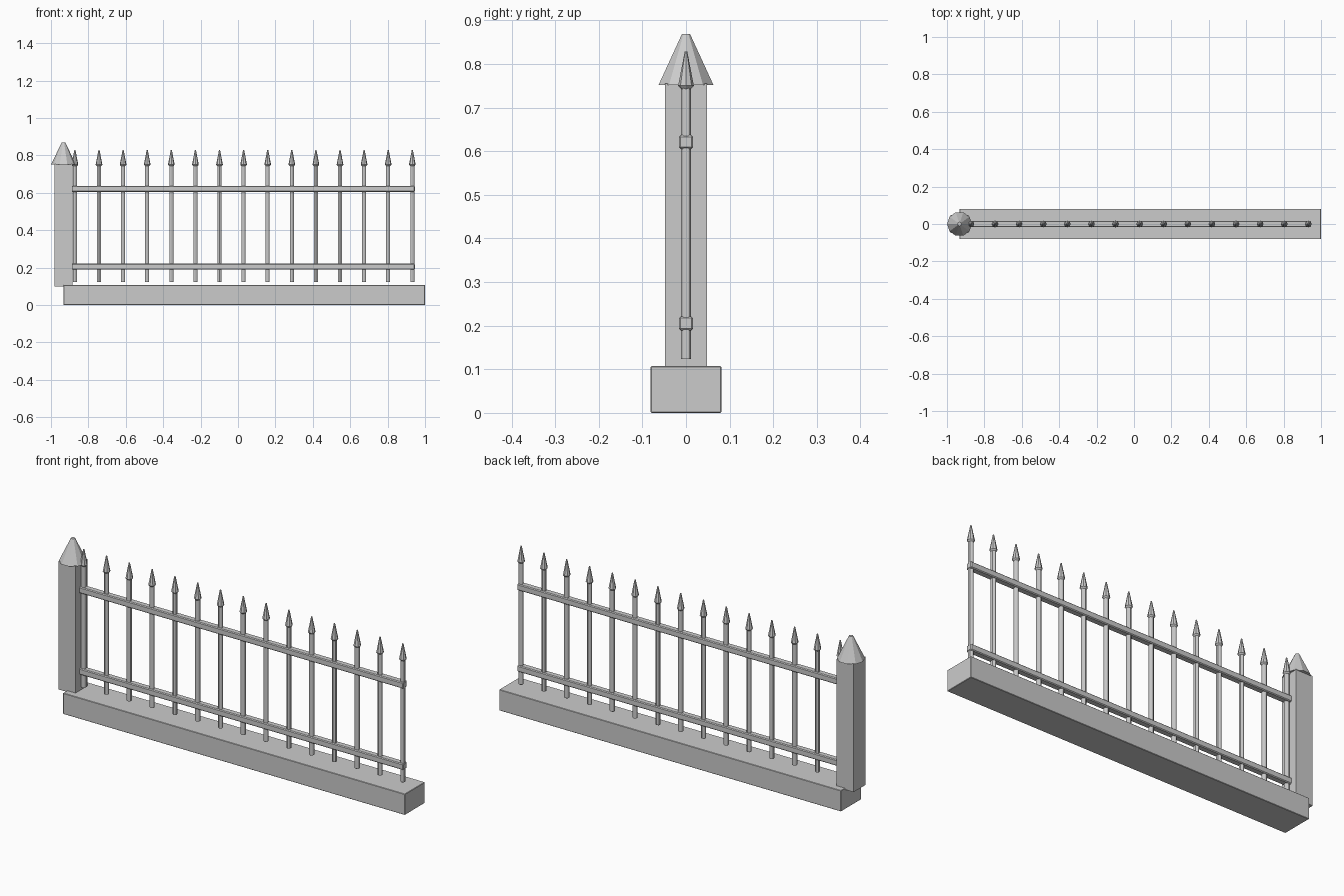
import bpy
from math import radians

cube = bpy.data.objects.get("Cube")
if cube:
    bpy.data.objects.remove(cube, do_unlink=True)

iron = bpy.data.materials.new("plain grey")
iron.use_nodes = True
GREY = (0.6, 0.6, 0.6, 1)
iron.diffuse_color = GREY
iron.node_tree.nodes["Principled BSDF"].inputs["Base Color"].default_value = GREY


def finish(name, bevel=0):
    ob = bpy.context.object
    ob.name = name
    ob.data.materials.append(iron)
    if bevel:
        mod = ob.modifiers.new("soft edges", "BEVEL")
        mod.width = bevel
        mod.segments = 1
    return ob


def box(name, x0, x1, half_y, z0, z1, bevel=0):
    bpy.ops.mesh.primitive_cube_add(size=1, location=((x0 + x1) / 2, 0, (z0 + z1) / 2))
    bpy.context.object.scale = (x1 - x0, 2 * half_y, z1 - z0)
    bpy.ops.object.transform_apply(location=False, rotation=False, scale=True)
    return finish(name, bevel)


def cone(name, x, r0, r1, z0, z1, sides, turn=0, bevel=0):
    bpy.ops.mesh.primitive_cone_add(vertices=sides, radius1=r0, radius2=r1, depth=z1 - z0,
                                    location=(x, 0, (z0 + z1) / 2),
                                    rotation=(0, 0, radians(turn)))
    return finish(name, bevel)


# Stone footing
box("footing", -0.933, 1.0, 0.081, 0, 0.107, 0.002)

# End post with its faceted cap
POST_X = -0.933
box("end_post", POST_X - 0.048, POST_X + 0.048, 0.048, 0.1, 0.755)
cone("post_cap", POST_X, 0.066, 0.01, 0.752, 0.868, 10, turn=18)

# Two long rails
for name, z in (("lower_rail", 0.205), ("upper_rail", 0.621)):
    box(name, -0.89, 0.945, 0.0165, z - 0.016, z + 0.016, 0.004)

# Pickets with pointed tips
COUNT = 15
FIRST, LAST = -0.872, 0.932
for i in range(COUNT):
    x = FIRST + (LAST - FIRST) * i / (COUNT - 1)
    cone(f"picket_{i + 1}", x, 0.0125, 0.0125, 0.123, 0.748, 6, bevel=0.001)
    cone(f"picket_tip_{i + 1}", x, 0.018, 0.003, 0.75, 0.828, 8)
    cone(f"picket_collar_{i + 1}", x, 0.011, 0.018, 0.742, 0.75, 8)
